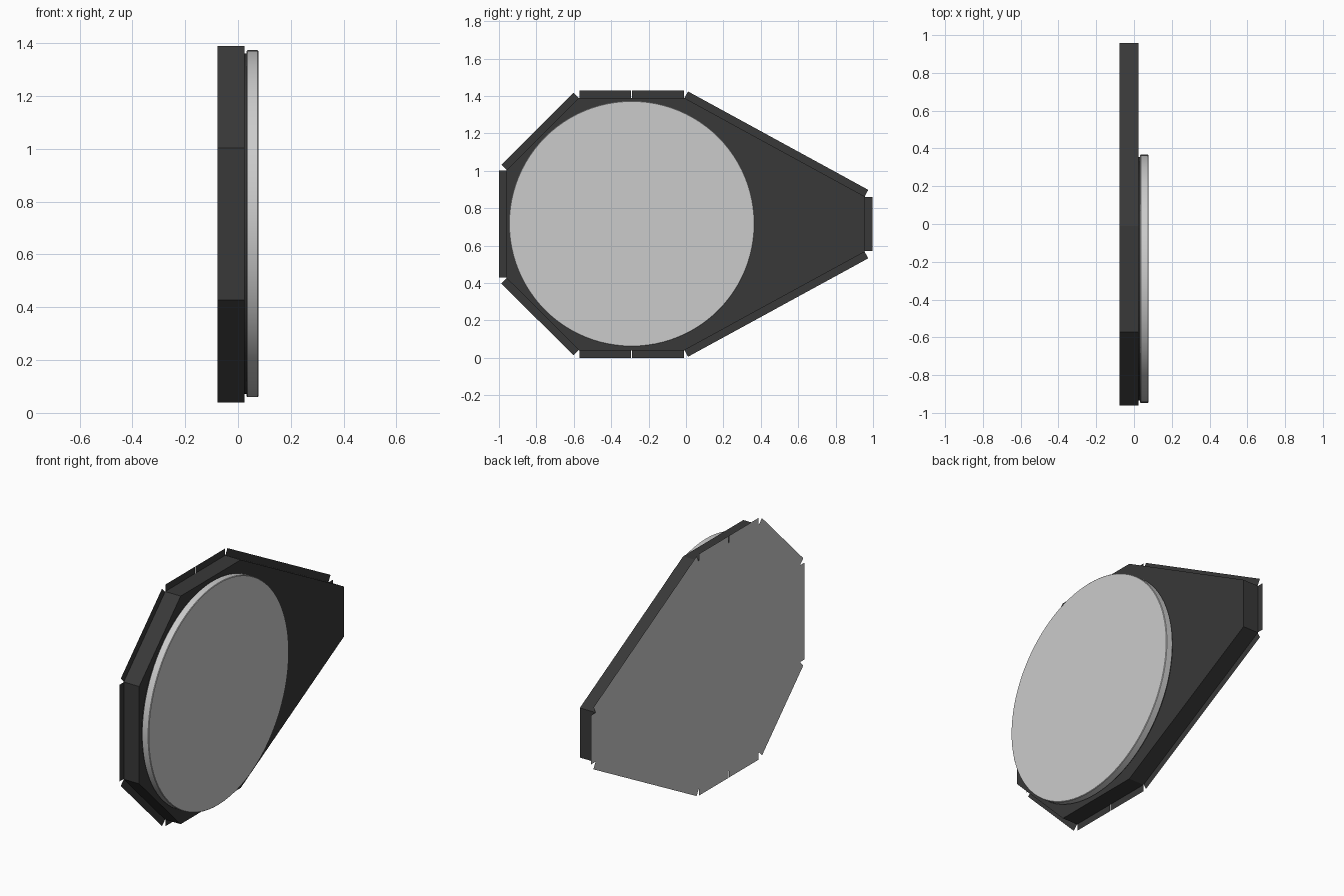
import bpy, bmesh, math
from mathutils import Vector

if "Cube" in bpy.data.objects:
    bpy.data.objects.remove(bpy.data.objects["Cube"])

ZC = 0.715                      # mirror height of the outline
X_BACK, X_FRONT = -0.077, 0.025
FLANGE = 0.04

dark = bpy.data.materials.new("dark_panel")
dark.diffuse_color = (0.04, 0.04, 0.04, 1)
dark.use_nodes = True
dark.node_tree.nodes["Principled BSDF"].inputs["Base Color"].default_value = dark.diffuse_color

# Outline in (y, z), lower half mirrored from the upper half
upper = [(-0.96, 1.003), (-0.572, 1.39), (-0.291, 1.39), (-0.01, 1.39), (0.957, 0.862)]
outline = upper + [(y, 2 * ZC - z) for y, z in reversed(upper)]


def finish(bm, name, mat=None):
    me = bpy.data.meshes.new(name)
    bm.to_mesh(me)
    bm.free()
    ob = bpy.data.objects.new(name, me)
    bpy.context.collection.objects.link(ob)
    if mat:
        me.materials.append(mat)
    return ob


def edges():
    n = len(outline)
    for i in range(n):
        yield Vector(outline[i]), Vector(outline[(i + 1) % n])


def face(bm, pts):
    return bm.faces.new([bm.verts.new(p) for p in pts])


def add_flanges(bm, x, flip):
    # One rectangular tab per outline edge, leaving notches at the corners
    for a, b in edges():
        d = (b - a).normalized()
        out = Vector((-d.y, d.x)) * FLANGE
        a2, b2 = a + d * 0.002, b - d * 0.002
        pts = [(x, p.x, p.y) for p in (a2, b2, b2 + out, a2 + out)]
        face(bm, pts[::-1] if flip else pts)


# Dark housing: front face, walls and outward flanges
bm = bmesh.new()
face(bm, [(X_FRONT, y, z) for y, z in reversed(outline)])
for a, b in edges():
    face(bm, [(X_BACK, a.x, a.y), (X_FRONT, a.x, a.y), (X_FRONT, b.x, b.y), (X_BACK, b.x, b.y)])
add_flanges(bm, X_BACK + 0.001, False)
bmesh.ops.remove_doubles(bm, verts=bm.verts, dist=0.0001)
for f in bm.faces:
    c = f.calc_center_median()
    ref = Vector((1, 0, 0)) if abs(f.normal.x) > 0.5 or f.normal.length == 0 else c - Vector((c.x, 0, ZC))
    f.normal_update()
    if abs(f.normal.x) > 0.5:
        ref = Vector((1, 0, 0))
    else:
        ref = c - Vector((c.x, 0, ZC))
    if f.normal.dot(ref) < 0:
        f.normal_flip()
finish(bm, "housing", dark)

# Grey backing sheet with matching tabs
bm = bmesh.new()
face(bm, [(X_BACK, y, z) for y, z in outline])
add_flanges(bm, X_BACK, True)
for f in bm.faces:
    f.normal_update()
    if f.normal.x > 0:
        f.normal_flip()
finish(bm, "back_sheet")


def disc(name, radius, x0, x1, mat=None, bevel=0):
    bpy.ops.mesh.primitive_cylinder_add(vertices=96, radius=radius, depth=x1 - x0,
                                        location=((x0 + x1) / 2, -0.29, 0.717),
                                        rotation=(0, math.pi / 2, 0))
    ob = bpy.context.object
    ob.name = name
    if mat:
        ob.data.materials.append(mat)
    if bevel:
        m = ob.modifiers.new("rim", 'BEVEL')
        m.width, m.segments = bevel, 1
    bpy.ops.object.shade_smooth_by_angle(angle=math.radians(30))


# Round face plate standing on a thin dark spacer
disc("disc_spacer", 0.645, X_FRONT - 0.002, 0.034, dark)
disc("face_disc", 0.657, 0.033, 0.077, bevel=0.003)
